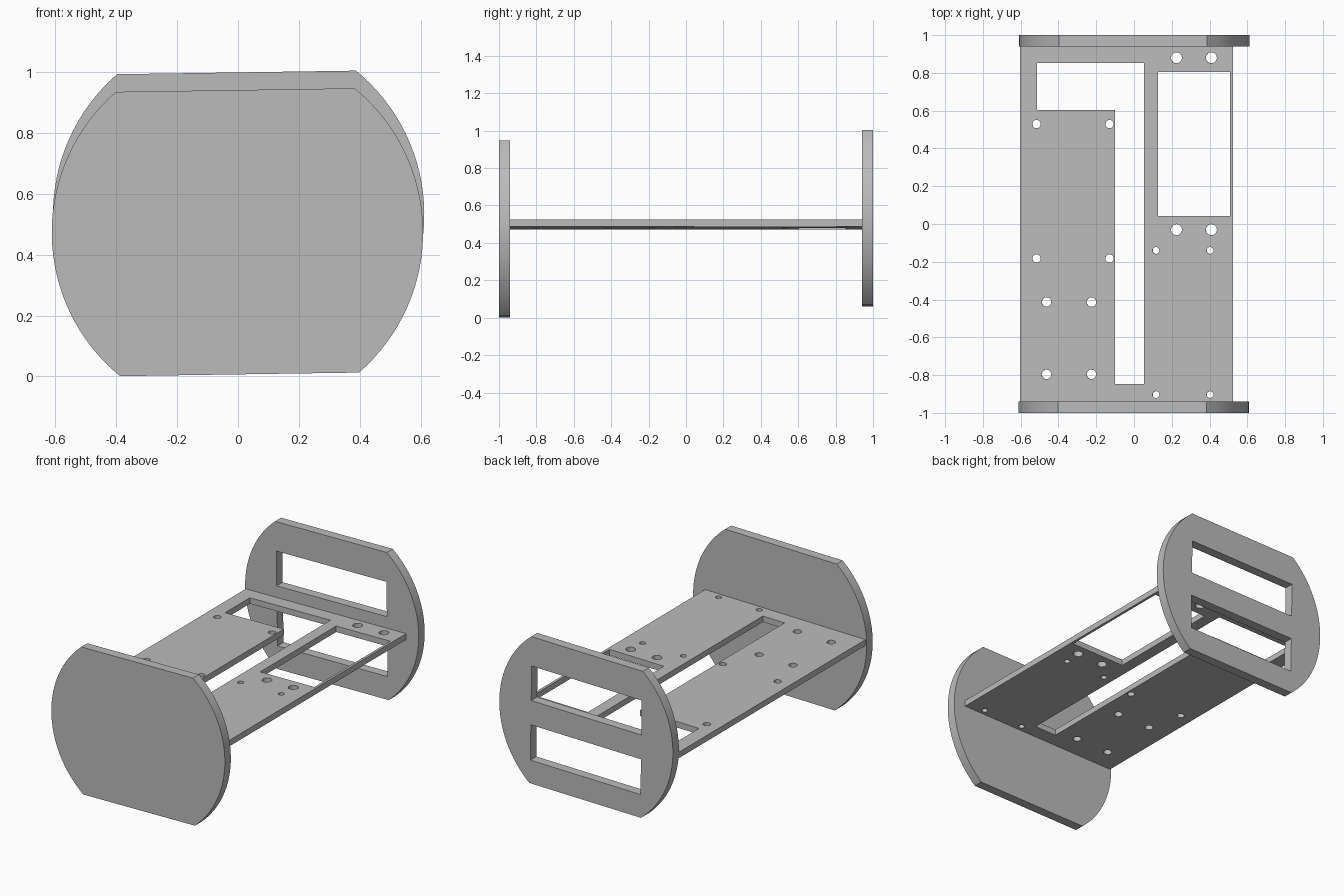
import bpy
import bmesh
from math import pi, sin, cos, acos
from mathutils import Matrix, Vector

if "Cube" in bpy.data.objects:
    bpy.data.objects.remove(bpy.data.objects["Cube"], do_unlink=True)

TILT = 0.015       # slight roll of the whole frame
RADIUS = 0.61      # round sides of the end plates
HALF_FLAT = 0.467  # height of the flat cuts above and below the centre

grey = bpy.data.materials.new("plain grey")
grey.use_nodes = True
grey.diffuse_color = (0.5, 0.5, 0.5, 1)
grey.node_tree.nodes["Principled BSDF"].inputs["Base Color"].default_value = (0.5, 0.5, 0.5, 1)


def rect(x0, x1, y0, y1):
    return [(x0, y0), (x1, y0), (x1, y1), (x0, y1)]


def circle(x, y, r, n=24):
    return [(x + r * cos(2 * pi * i / n), y + r * sin(2 * pi * i / n)) for i in range(n)]


def plate(name, outline, openings, thickness, matrix):
    """Solid sheet with openings, made from a filled and extruded 2D curve."""
    curve = bpy.data.curves.new(name, 'CURVE')
    curve.dimensions = '2D'
    curve.fill_mode = 'BOTH'
    curve.extrude = thickness / 2
    for loop in [outline] + openings:
        spline = curve.splines.new('POLY')
        spline.points.add(len(loop) - 1)
        for point, (x, y) in zip(spline.points, loop):
            point.co = (x, y, 0, 1)
        spline.use_cyclic_u = True
    source = bpy.data.objects.new(name + " outline", curve)
    bpy.context.collection.objects.link(source)
    depsgraph = bpy.context.evaluated_depsgraph_get()
    mesh = bpy.data.meshes.new_from_object(source.evaluated_get(depsgraph))
    bpy.data.objects.remove(source, do_unlink=True)

    # Weld the caps to the walls
    bm = bmesh.new()
    bm.from_mesh(mesh)
    bmesh.ops.remove_doubles(bm, verts=bm.verts, dist=0.0001)
    bmesh.ops.recalc_face_normals(bm, faces=bm.faces)
    bm.to_mesh(mesh)
    bm.free()

    mesh.name = name
    mesh.materials.clear()
    mesh.materials.append(grey)
    obj = bpy.data.objects.new(name, mesh)
    obj.matrix_world = matrix
    bpy.context.collection.objects.link(obj)
    bpy.ops.object.select_all(action='DESELECT')
    obj.select_set(True)
    bpy.context.view_layer.objects.active = obj
    bpy.ops.object.shade_smooth_by_angle(angle=pi / 6)
    return obj


# End plates: a disc with flat top and bottom
half_angle = pi / 2 - acos(HALF_FLAT / RADIUS)
steps = 32
arc = [-half_angle + 2 * half_angle * i / steps for i in range(steps + 1)]
disc = [(RADIUS * cos(a + turn), RADIUS * sin(a + turn)) for turn in (0, pi) for a in arc]
windows = [rect(-0.387, 0.387, 0.06, 0.28), rect(-0.387, 0.387, -0.32, -0.095)]

for name, centre, openings in (("front_plate", (-0.002, -0.97, 0.474), []),
                               ("back_plate", (0.002, 0.97, 0.532), windows)):
    matrix = (Matrix.Translation(Vector(centre)) @ Matrix.Rotation(pi / 2, 4, 'X')
              @ Matrix.Rotation(TILT, 4, 'Z'))
    plate(name, disc, openings, 0.06, matrix)

# Deck: long tray with an L-shaped slot, a rectangular bay and screw holes
slot = [(-0.513, 0.852), (0.053, 0.852), (0.053, -0.847),
        (-0.10, -0.847), (-0.10, 0.603), (-0.513, 0.603)]
bay = rect(0.127, 0.508, 0.042, 0.804)
hole_groups = [  # x pair, y pair, radius
    ((0.225, 0.41), (0.88, -0.03), 0.029),
    ((0.117, 0.403), (-0.14, -0.903), 0.018),
    ((-0.516, -0.13), (0.529, -0.183), 0.022),
    ((-0.463, -0.225), (-0.413, -0.796), 0.025),
]
holes = [circle(x, y, r) for xs, ys, r in hole_groups for x in xs for y in ys]
plate("deck", rect(-0.603, 0.524, -0.94, 0.94), [slot, bay] + holes, 0.038,
      Matrix.Translation((0, 0, 0.499)) @ Matrix.Rotation(-TILT, 4, 'Y'))
